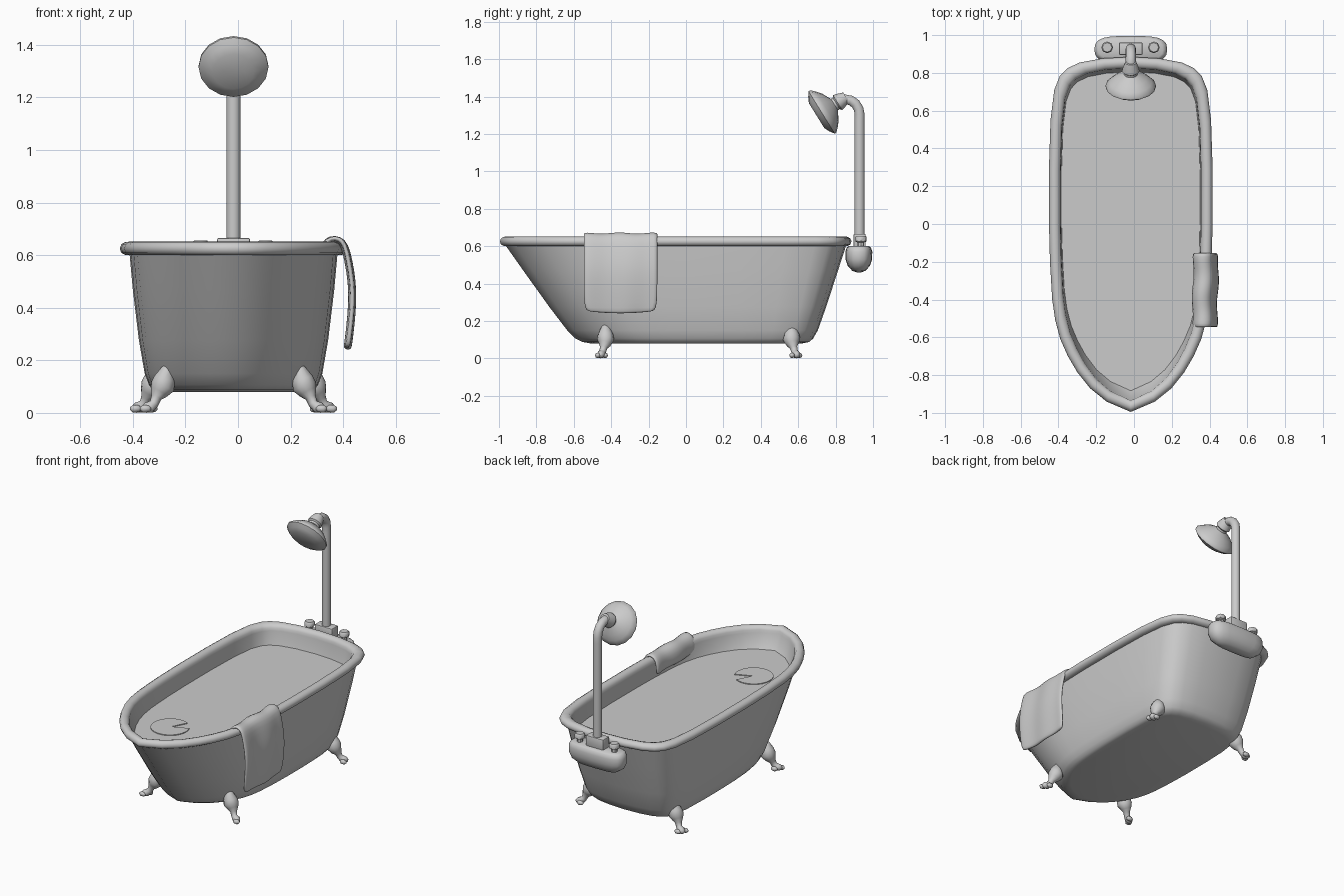
import bpy, bmesh, math
from mathutils import Vector

if "Cube" in bpy.data.objects:
    bpy.data.objects.remove(bpy.data.objects["Cube"])

CX = -0.017  # tub centre line


def finish(name, bm, angle=40):
    bmesh.ops.recalc_face_normals(bm, faces=bm.faces[:])
    me = bpy.data.meshes.new(name)
    bm.to_mesh(me)
    bm.free()
    me.shade_smooth()
    me.set_sharp_from_angle(angle=math.radians(angle))
    ob = bpy.data.objects.new(name, me)
    bpy.context.scene.collection.objects.link(ob)
    return ob


def loft(name, rings, angle=40):
    """Skin closed rings of points and cap both ends."""
    bm = bmesh.new()
    vs = [[bm.verts.new(p) for p in r] for r in rings]
    n = len(vs[0])
    for a, b in zip(vs, vs[1:]):
        for i in range(n):
            j = (i + 1) % n
            bm.faces.new((a[i], a[j], b[j], b[i]))
    bm.faces.new(vs[0])
    bm.faces.new(vs[-1])
    return finish(name, bm, angle)


def tube(name, path, radii, segs=14, ref=(1, 0, 0), angle=40):
    """Round section of varying radius swept along a path."""
    pts = [Vector(p) for p in path]
    ref = Vector(ref)
    rings = []
    for i, p in enumerate(pts):
        t = (pts[min(i + 1, len(pts) - 1)] - pts[max(i - 1, 0)]).normalized()
        s = (ref - t * ref.dot(t)).normalized()
        u = t.cross(s)
        rings.append([p + radii[i] * (math.cos(a) * s + math.sin(a) * u)
                      for a in (2 * math.pi * k / segs for k in range(segs))])
    return loft(name, rings, angle)


# Tub outline: half profile from back centre to front centre
half = [(0, .885), (.15, .877), (.27, .855), (.335, .825), (.375, .785), (.405, .71),
        (.425, .55), (.433, .3), (.433, 0), (.428, -.2), (.416, -.4), (.4, -.51),
        (.373, -.61), (.333, -.7), (.283, -.785), (.215, -.87), (.128, -.94), (0, -.995)]
full = half + [(-x, y) for x, y in half[-2:0:-1]]


def tub_ring(z, hx, yf, yb):
    return [(CX + x / .433 * hx, yf + (y + .995) / 1.88 * (yb - yf), z) for x, y in full]


# Tub: outer wall, rolled rim, inner wall
outer = [(.08, .29, -.51, .62), (.088, .308, -.555, .66), (.107, .322, -.593, .68),
         (.15, .338, -.635, .705), (.277, .36, -.732, .75), (.467, .383, -.868, .812),
         (.6, .395, -.962, .855)]
roll = [(.6, .022), (.609, .006), (.625, 0), (.641, .006), (.65, .02), (.651, .034),
        (.645, .05), (.63, .06), (.612, .062)]
inner = [(.52, .366, -.88, .805), (.3, .335, -.72, .735), (.14, .3, -.58, .66), (.11, .26, -.5, .61)]
levels = outer + [(z, .433 - d, -.995 + d, .885 - d) for z, d in roll] + inner
loft("bathtub", [tub_ring(*l) for l in levels], 50)

# Water surface
bm = bmesh.new()
bm.faces.new([bm.verts.new(p) for p in tub_ring(.525, .368, -.884, .807)])
finish("water", bm)

# Floating pad with a notch
arc = [math.radians(62 + 322 * k / 22) for k in range(23)]
pad = [(-.118, -.512)] + [(-.123 + .115 * math.cos(a), -.518 + .115 * math.sin(a)) for a in arc]
loft("floating_pad", [[(x, y, z) for x, y in pad] for z in (.518, .53)])

# Claw feet, mirrored left and right: (knee x, knee y, toe spread x, toe direction y)
for label, kx, ky, d in (("front", .262, -.43, -1), ("rear", .3, .565, 1)):
    for side, sx in (("left", -1), ("right", 1)):
        prof = [(-.02, 0, .195, .006), (-.01, 0, .165, .024), (0, 0, .13, .041), (.008, 0, .10, .046),
                (.022, .004, .078, .034), (.032, .01, .058, .02), (.04, .016, .036, .018),
                (.056, .022, .022, .022), (.073, .028, .019, .019), (.085, .032, .016, .008)]
        tube(f"{label}_{side}_foot",
             [(CX + sx * (kx + x), ky + d * y, z) for x, y, z, r in prof],
             [p[3] for p in prof], 12, (0, 1, 0), 60)
        # Side toes
        for k in (-1, 1):
            c = (kx + .06 + .012 * k, ky + d * .022 - .02 * k)
            tube(f"{label}_{side}_toe", [(CX + sx * (c[0] + t), c[1], .016) for t in (-.02, -.012, .01, .022)],
                 [.004, .013, .015, .005], 8, (0, 1, 0), 60)

# Valve body behind the tub
body = []
for z, hx, hy in ((.46, .1, .012), (.468, .14, .035), (.495, .178, .06), (.53, .193, .071),
                  (.57, .193, .072), (.592, .185, .065), (.6, .17, .055)):
    ring = []
    for k in range(20):
        a = 2 * math.pi * k / 20
        c, s = math.cos(a), math.sin(a)
        ring.append((CX + hx * math.copysign(abs(c) ** .55, c),
                     .924 + hy * math.copysign(abs(s) ** .75, s), z))
    body.append(ring)
loft("valve_body", body, 50)

# Collar and tap knobs
bm = bmesh.new()
bmesh.ops.create_cube(bm, size=1)
for v in bm.verts:
    v.co = Vector((CX + v.co.x * .125, .928 + v.co.y * .066, .628 + v.co.z * .076))
bmesh.ops.bevel(bm, geom=bm.edges[:], offset=.007, segments=2, affect='EDGES', profile=.5)
finish("pipe_collar", bm)
for side, x in (("left", -.125), ("right", .122)):
    tube(f"{side}_knob", [(CX + x, .935, z) for z in (.59, .62, .625, .648, .655)],
         [.018, .018, .031, .031, .025], 8)

# Shower pipe with bend
bend = [(.928, .6), (.928, 1.27)] + [
    (.853 + .075 * math.cos(a), 1.305 + .08 * math.sin(a))
    for a in (math.radians(x) for x in (0, 22, 45, 68, 92))] + [(.825, 1.376)]
tube("shower_pipe", [(CX, y, z) for y, z in bend], [.027] * len(bend), 14)

# Shower head turned around its tilted axis
axis, face = Vector((0, .851, .526)), Vector((CX, .727, 1.316))
prof = [(-.034, .04), (-.034, .078), (-.02, .108), (-.002, .133), (.008, .133), (.03, .112), (.053, .084),
        (.07, .05), (.078, .036), (.09, .036), (.098, .046), (.115, .043), (.152, .03)]
tube("shower_head", [face + axis * s for s, r in prof], [r for s, r in prof], 16, angle=45)

# Towel draped over the rim
drape = [(.322, .55), (.318, .6), (.328, .642), (.355, .663), (.385, .66), (.406, .64), (.42, .58),
         (.434, .5), (.436, .42), (.428, .33), (.42, .265), (.416, .24)]
bm = bmesh.new()
rows = []
N = 10
for i, (x, z) in enumerate(drape):
    row = []
    for j in range(N + 1):
        t = j / N * 2 - 1
        pinch = 1 - .12 * (i == 11) - .03 * (i == 10)
        wave = .005 * math.sin(j * 1.1 + i * .15)
        row.append(bm.verts.new((x + wave + .004 * t, -.35 + .198 * t * pinch,
                                 z + (.004 * math.cos(j * 1.3) if 1 < i < 6 else 0)
                                 + (.012 * t * t if i == 11 else 0))))
    rows.append(row)
for a, b in zip(rows, rows[1:]):
    for j in range(N):
        bm.faces.new((a[j], a[j + 1], b[j + 1], b[j]))
towel = finish("towel", bm, 60)
sol = towel.modifiers.new("thickness", 'SOLIDIFY')
sol.thickness = .02
sol.offset = 0
sub = towel.modifiers.new("soften", 'SUBSURF')
sub.levels = sub.render_levels = 1
